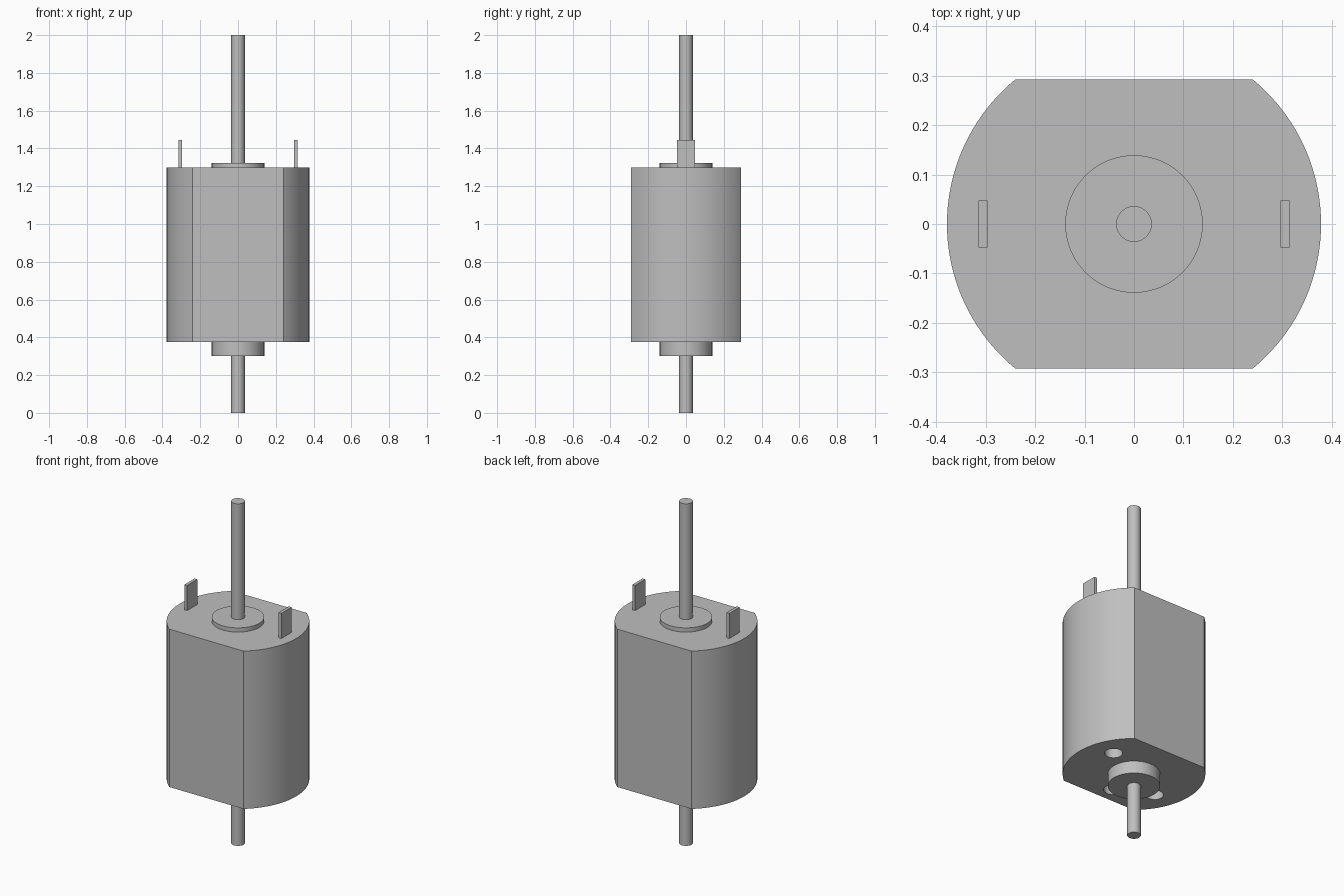
import bpy
import bmesh
from math import asin, cos, pi, radians, sin

cube = bpy.data.objects.get("Cube")
if cube:
    bpy.data.objects.remove(cube, do_unlink=True)

# One plain grey metal
GREY = (0.52, 0.52, 0.52, 1.0)
metal = bpy.data.materials.new("grey metal")
metal.use_nodes = True
metal.diffuse_color = GREY
metal.node_tree.nodes["Principled BSDF"].inputs["Base Color"].default_value = GREY

BODY_R, FLAT_Y = 0.378, 0.292
BODY_Z0, BODY_Z1 = 0.375, 1.298


def smooth(obj):
    bpy.ops.object.select_all(action="DESELECT")
    obj.select_set(True)
    bpy.context.view_layer.objects.active = obj
    bpy.ops.object.shade_smooth_by_angle(angle=radians(30))


def prism(name, outline, z0, z1):
    """Extrude a counter-clockwise outline from z0 to z1."""
    bm = bmesh.new()
    base = bm.faces.new([bm.verts.new((x, y, z0)) for x, y in outline])
    ext = bmesh.ops.extrude_face_region(bm, geom=[base], use_keep_orig=True)
    top = [v for v in ext["geom"] if isinstance(v, bmesh.types.BMVert)]
    bmesh.ops.translate(bm, verts=top, vec=(0, 0, z1 - z0))
    bmesh.ops.recalc_face_normals(bm, faces=bm.faces)
    mesh = bpy.data.meshes.new(name)
    bm.to_mesh(mesh)
    bm.free()
    mesh.materials.append(metal)
    obj = bpy.data.objects.new(name, mesh)
    bpy.context.collection.objects.link(obj)
    smooth(obj)
    return obj


def arc(radius, start, end, steps, x=0.0, y=0.0):
    angles = [start + (end - start) * i / steps for i in range(steps + 1)]
    return [(x + radius * cos(a), y + radius * sin(a)) for a in angles]


def rod(name, radius, z0, z1, x=0.0, y=0.0, sides=64):
    return prism(name, arc(radius, 0, 2 * pi, sides, x, y)[:-1], z0, z1)


# Can: round sides with two flats
half = asin(FLAT_Y / BODY_R)
can = prism("motor_can",
            arc(BODY_R, -half, half, 40) + arc(BODY_R, pi - half, pi + half, 40),
            BODY_Z0, BODY_Z1)

# Blind holes in the underside
for x, y in ((0.225, 0.1), (-0.225, -0.1), (-0.02, -0.2)):
    cutter = rod("hole_cutter", 0.048, BODY_Z0 - 0.05, BODY_Z0 + 0.08, x, y, 32)
    cutter.hide_render = True
    cut = can.modifiers.new("hole", "BOOLEAN")
    cut.operation = "DIFFERENCE"
    cut.solver = "EXACT"
    cut.object = cutter
    bpy.context.view_layer.objects.active = can
    bpy.ops.object.modifier_apply(modifier=cut.name)
    bpy.data.objects.remove(cutter, do_unlink=True)
smooth(can)

# Bearing bosses and the through shaft
rod("lower_bearing", 0.139, 0.302, BODY_Z0 + 0.01)
rod("upper_bearing", 0.139, BODY_Z1 - 0.01, 1.323)
rod("shaft", 0.036, 0.0, 2.0)

# Terminal tabs
for side, name in ((1, "left_terminal"), (-1, "right_terminal")):
    cx, hw, hd = side * 0.305, 0.009, 0.047
    prism(name, [(cx - hw, -hd), (cx + hw, -hd), (cx + hw, hd), (cx - hw, hd)],
          BODY_Z1 - 0.01, 1.445)
